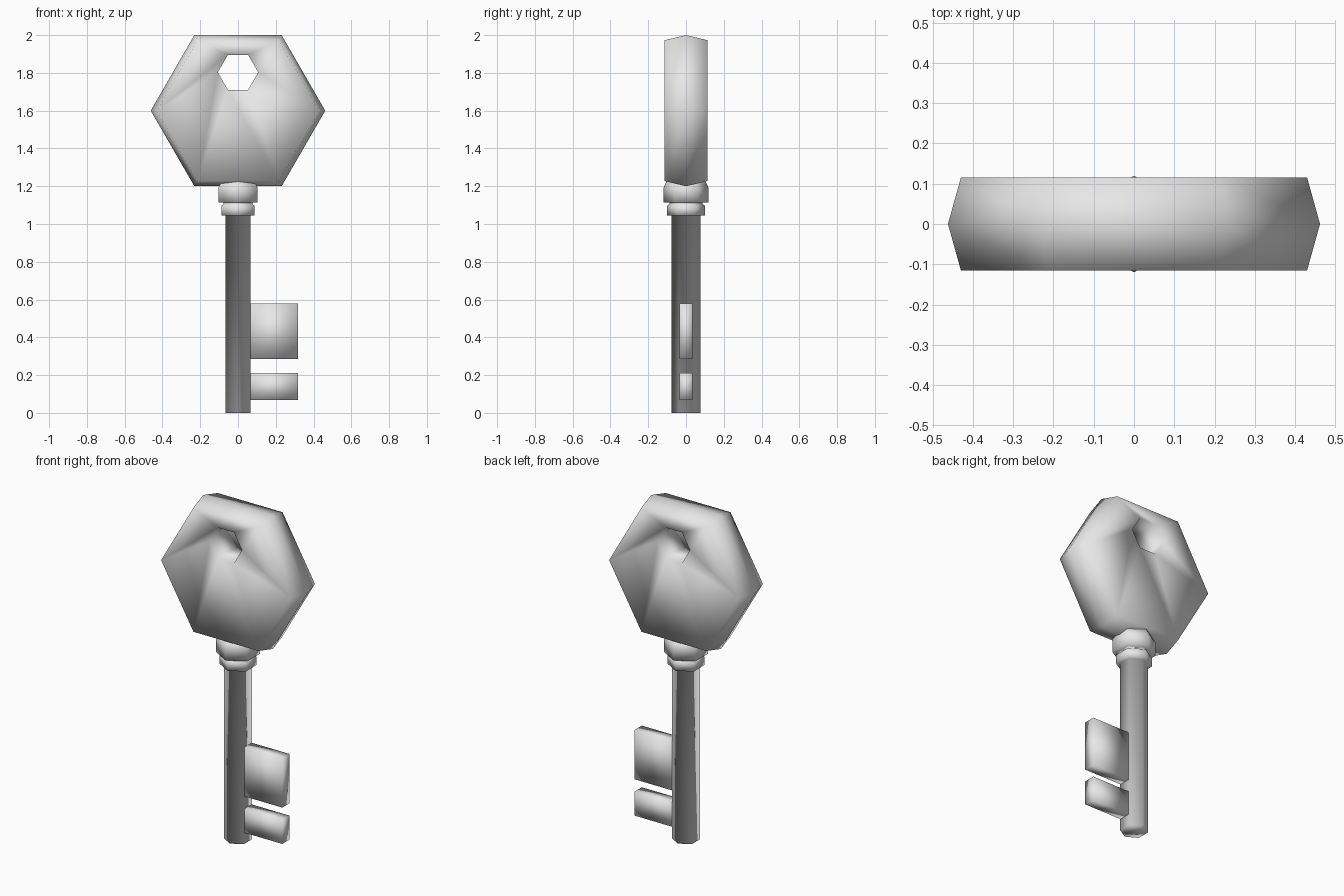
import bpy, bmesh
from math import cos, sin, pi

cube = bpy.data.objects.get("Cube")
if cube:
    bpy.data.objects.remove(cube, do_unlink=True)

metal = bpy.data.materials.new("grey_metal")
metal.use_nodes = True
GREY = (0.8, 0.8, 0.8, 1)
metal.diffuse_color = GREY
metal.node_tree.nodes["Principled BSDF"].inputs["Base Color"].default_value = GREY


def finish(name, bm):
    """Turn a bmesh into a smooth shaded metal object."""
    bmesh.ops.recalc_face_normals(bm, faces=bm.faces)
    for f in bm.faces:
        f.smooth = True
    mesh = bpy.data.meshes.new(name)
    bm.to_mesh(mesh)
    bm.free()
    mesh.materials.append(metal)
    obj = bpy.data.objects.new(name, mesh)
    bpy.context.collection.objects.link(obj)
    return obj


def bridge(bm, a, b):
    for i in range(6):
        j = (i + 1) % 6
        bm.faces.new((a[i], a[j], b[j], b[i]))


def upright_ring(bm, radius, y, z):
    """Hexagon in the xz plane with points to the sides."""
    return [bm.verts.new((radius * cos(i * pi / 3), y, z + radius * sin(i * pi / 3)))
            for i in range(6)]


def flat_ring(bm, radius, z):
    """Hexagon in the xy plane with points to the front and back."""
    return [bm.verts.new((radius * sin(i * pi / 3), radius * cos(i * pi / 3), z))
            for i in range(6)]


# Bow: ridged hexagon with a hexagonal hole
bm = bmesh.new()
hole_front, front, ridge, back, hole_back = [
    upright_ring(bm, r, y, z) for r, y, z in (
        (0.107, -0.115, 1.803), (0.43, -0.115, 1.6), (0.462, 0, 1.6),
        (0.43, 0.115, 1.6), (0.107, 0.115, 1.803))]
loop = [hole_front, front, ridge, back, hole_back, hole_front]
for a, b in zip(loop, loop[1:]):
    bridge(bm, a, b)
finish("bow", bm)

# Shaft and its two collars: one six-sided turned profile
bm = bmesh.new()
profile = [(0.077, 0), (0.077, 1.045), (0.1, 1.045), (0.1, 1.097), (0.088, 1.105),
           (0.088, 1.115), (0.12, 1.115), (0.12, 1.19), (0.103, 1.225)]
rings = [flat_ring(bm, r, z) for r, z in profile]
for a, b in zip(rings, rings[1:]):
    bridge(bm, a, b)
bm.faces.new(rings[0])
bm.faces.new(rings[-1])
finish("shaft_and_collars", bm)

# Bits: two flat teeth on the left of the shaft
for name, low, high in (("upper_bit", 0.285, 0.58), ("lower_bit", 0.067, 0.21)):
    bm = bmesh.new()
    bmesh.ops.create_cube(bm, size=1)
    for v in bm.verts:
        v.co.x = 0.318 if v.co.x > 0 else 0.06
        v.co.y *= 0.07
        v.co.z = high if v.co.z > 0 else low
    finish(name, bm)
